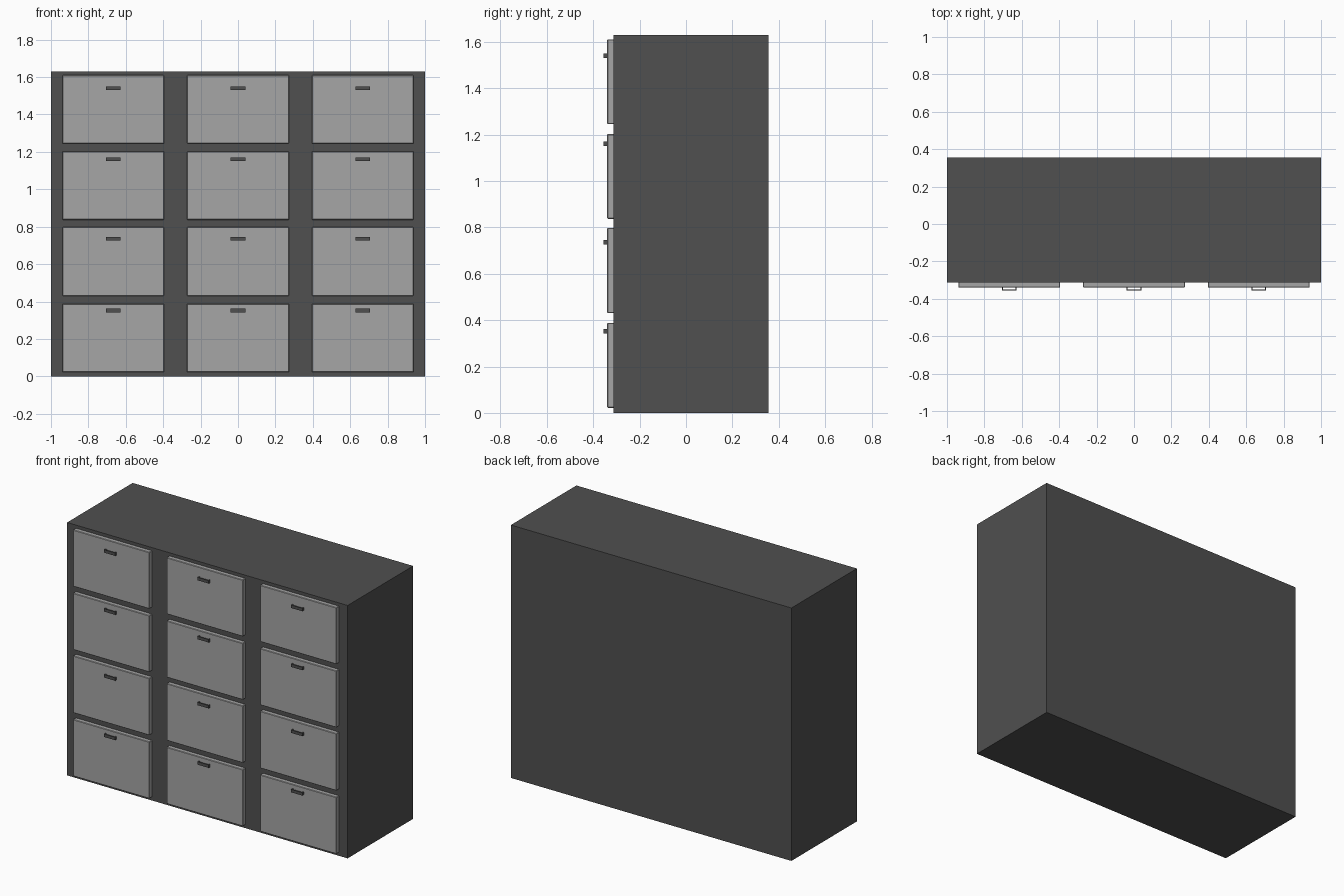
import bpy

if "Cube" in bpy.data.objects:
    bpy.data.objects.remove(bpy.data.objects["Cube"])


def material(name, value):
    m = bpy.data.materials.new(name)
    m.diffuse_color = (value, value, value, 1)
    m.use_nodes = True
    m.node_tree.nodes["Principled BSDF"].inputs["Base Color"].default_value = m.diffuse_color
    return m


dark = material("dark_grey", 0.08)
light = material("light_grey", 0.38)


def box(name, x, y, z, mat):
    """Box spanning the (min, max) pairs x, y and z."""
    bpy.ops.mesh.primitive_cube_add(size=1, location=[sum(r) / 2 for r in (x, y, z)])
    ob = bpy.context.object
    ob.name = name
    ob.scale = [r[1] - r[0] for r in (x, y, z)]
    bpy.ops.object.transform_apply(location=False, rotation=False, scale=True)
    ob.data.materials.append(mat)
    return ob


def handle(name, x, z):
    """U-shaped pull: a flat grip on two short posts."""
    w, h, t = 0.04, 0.0095, 0.006
    parts = [box(name, (x - w, x + w), (-0.355, -0.349), (z - h, z + h), dark)]
    for a in (x - w, x + w - t):
        parts.append(box(name + "_post", (a, a + t), (-0.349, -0.338), (z - h, z + h), dark))
    for p in parts:
        p.select_set(True)
    bpy.context.view_layer.objects.active = parts[0]
    bpy.ops.object.join()
    parts[0].name = name


# Cabinet carcass
box("cabinet_body", (-1, 1), (-0.312, 0.355), (0, 1.63), dark)

# Drawer rows: bottom, top and handle height
rows = [(0.022, 0.388, 0.352), (0.43, 0.798, 0.735),
        (0.837, 1.202, 1.16), (1.245, 1.61, 1.54)]
for r, (z0, z1, zh) in enumerate(rows):
    for c, x in enumerate((-0.667, 0, 0.667)):
        tag = f"{r + 1}_{c + 1}"
        front = box("drawer_front_" + tag, (x - 0.272, x + 0.272), (-0.34, -0.31), (z0, z1), light)
        # Slightly eased edges
        bev = front.modifiers.new("eased_edges", "BEVEL")
        bev.width = 0.003
        bev.segments = 1
        handle("handle_" + tag, x, zh)
